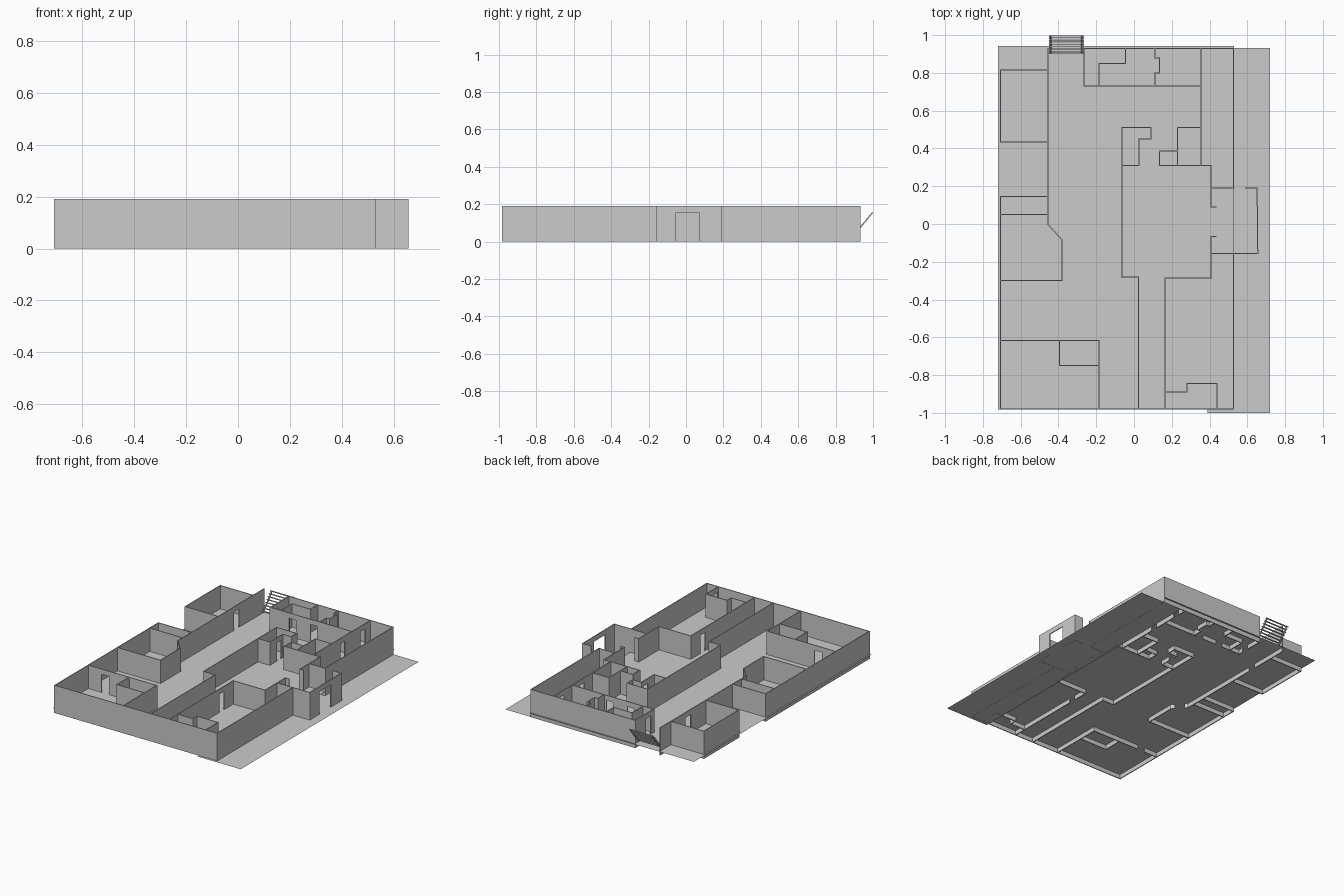
import bpy, bmesh
from mathutils import Vector, Matrix

H, DOOR_H, T = 0.19, 0.155, 0.006      # wall height, door height, wall thickness
FLOOR_Z = 0.03

# Doorways: centre x, centre y, width
DOORS = [
    (-0.455, 0.63, 0.055), (-0.418, -0.043, 0.06), (-0.575, -0.615, 0.055),
    (0.165, -0.415, 0.05), (0.44, -0.945, 0.05), (0.655, 0.008, 0.125),
    (0.025, 0.405, 0.045), (0.355, 0.625, 0.05), (0.355, 0.845, 0.05),
    (-0.095, 0.73, 0.05), (0.065, 0.73, 0.05), (-0.265, 0.79, 0.05),
]


def finish(name, bm):
    me = bpy.data.meshes.new(name)
    bm.to_mesh(me)
    bm.free()
    ob = bpy.data.objects.new(name, me)
    bpy.context.collection.objects.link(ob)
    return ob


def add_box(bm, center, size, rot=None):
    m = Matrix.Translation(center) @ (rot or Matrix()) @ Matrix.Diagonal((*size, 1))
    bmesh.ops.create_cube(bm, size=1, matrix=m)


def add_segment(bm, a, b):
    """One straight wall piece, cut by any doorway lying on it."""
    a, b = Vector(a), Vector(b)
    d = b - a
    length = d.length
    d.normalize()
    rot = Matrix.Rotation(Vector((1, 0)).angle_signed(d) * -1, 4, 'Z')

    def piece(s, e, z0, z1):
        c = a + d * (s + e) / 2
        add_box(bm, (c.x, c.y, (z0 + z1) / 2), (e - s, T, z1 - z0), rot)

    holes = []
    for x, y, w in DOORS:
        v = Vector((x, y)) - a
        s = v.dot(d)
        if abs(v.x * d.y - v.y * d.x) < 0.005 and 0 < s < length:
            holes.append((max(s - w / 2, 0), min(s + w / 2, length)))
    pos = -T / 2
    for s, e in sorted(holes):
        piece(pos, s, 0, H)
        piece(s, e, DOOR_H, H)          # lintel
        pos = e
    piece(pos, length + T / 2, 0, H)


def walls(name, *paths):
    bm = bmesh.new()
    for path in paths:
        for a, b in zip(path, path[1:]):
            add_segment(bm, a, b)
    return finish(name, bm)


def floor(name, x0, x1, y0, y1, z):
    bm = bmesh.new()
    bm.faces.new([bm.verts.new((x, y, z)) for x, y in
                  ((x0, y0), (x1, y0), (x1, y1), (x0, y1))])
    return finish(name, bm)


# Floors
floor("main_floor", -0.72, 0.53, -0.983, 0.943, FLOOR_Z)
floor("side_ground", 0.39, 0.72, -1.0, 0.932, 0.001)

# Outer shell
walls("outer_walls",
      [(-0.706, 0.145), (-0.706, -0.98), (0.527, -0.98), (0.527, -0.157)],
      [(0.527, 0.19), (0.527, 0.93), (-0.265, 0.93)])

# Left side: corridor wall with angled end and the rooms along it
walls("left_corridor_wall",
      [(-0.455, 0.93), (-0.455, -0.003), (-0.38, -0.085), (-0.38, -0.3), (-0.706, -0.3)])
walls("left_back_room", [(-0.455, 0.815), (-0.706, 0.815), (-0.706, 0.435), (-0.455, 0.435)])
walls("left_middle_room", [(-0.706, 0.145), (-0.455, 0.145)],
      [(-0.706, 0.05), (-0.455, 0.05)])
walls("left_front_room",
      [(-0.706, -0.617), (-0.185, -0.617), (-0.185, -0.98)],
      [(-0.395, -0.617), (-0.395, -0.75), (-0.185, -0.75)])

# Back rooms
walls("back_rooms",
      [(-0.265, 0.93), (-0.265, 0.73), (0.355, 0.73)],
      [(-0.185, 0.73), (-0.185, 0.85), (-0.045, 0.85), (-0.045, 0.93)],
      [(0.11, 0.93), (0.11, 0.88), (0.135, 0.88), (0.135, 0.80), (0.11, 0.80), (0.11, 0.73)])

# Central hall
walls("hall_left_wall",
      [(0.023, -0.98), (0.023, -0.282), (-0.065, -0.282), (-0.065, 0.51), (0.09, 0.51),
       (0.09, 0.45), (0.025, 0.45), (0.025, 0.31), (-0.065, 0.31)])
walls("hall_right_wall",
      [(0.355, 0.93), (0.355, 0.31)],
      [(0.355, 0.51), (0.23, 0.51), (0.23, 0.31)],
      [(0.23, 0.385), (0.135, 0.385), (0.135, 0.31), (0.407, 0.31), (0.407, 0.09), (0.435, 0.09)],
      [(0.435, -0.067), (0.407, -0.067), (0.407, -0.287), (0.165, -0.287), (0.165, -0.98)])

# Entrance room projecting on the right
walls("entrance_room",
      [(0.407, 0.19), (0.53, 0.19)],
      [(0.59, 0.19), (0.652, 0.19), (0.655, -0.157), (0.407, -0.157)])

# Front right closet
walls("front_right_closet",
      [(0.165, -0.89), (0.28, -0.89), (0.28, -0.845), (0.44, -0.845), (0.44, -0.98)])

# Open staircase at the back: treads between two sloping stringers
bm = bmesh.new()
steps = 8
for i in range(steps):
    f = (i + 0.5) / steps
    add_box(bm, (-0.358, 0.90 + 0.1 * f, 0.04 + 0.12 * f), (0.185, 0.011, 0.003))
finish("stair_treads", bm)

run = Vector((0, 0.095, 0.115))
tilt = run.to_track_quat('Y', 'Z').to_matrix().to_4x4()
bm = bmesh.new()
for x in (-0.44, -0.276):
    add_box(bm, (x, 0.95, 0.098), (0.007, run.length, 0.007), tilt)
finish("stair_stringers", bm)
